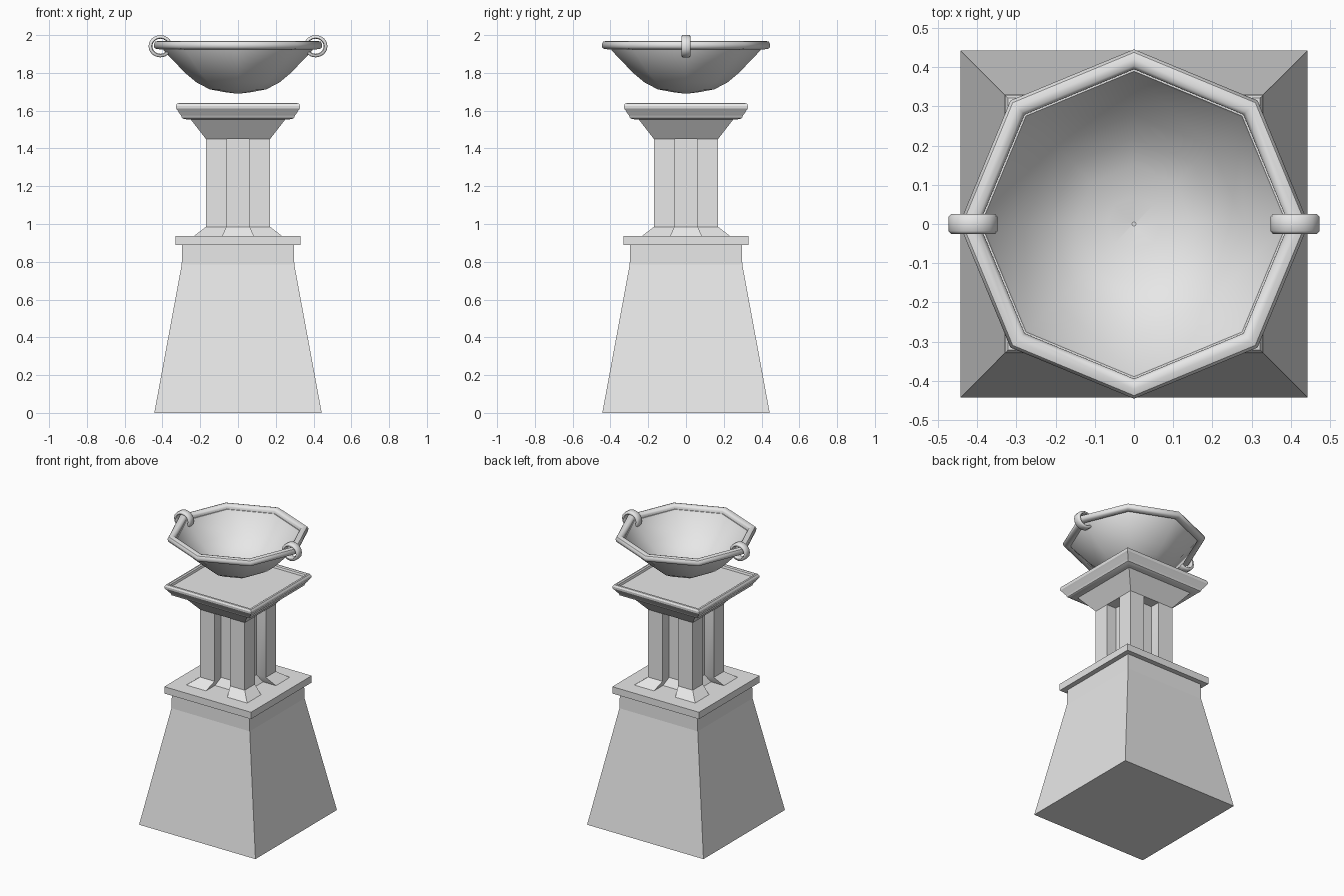
import bpy, math
from math import radians, cos, sin, pi

if "Cube" in bpy.data.objects:
    bpy.data.objects.remove(bpy.data.objects["Cube"], do_unlink=True)

stone = bpy.data.materials.new("grey stone")
stone.use_nodes = True
GREY = (0.8, 0.8, 0.8, 1)
stone.diffuse_color = GREY
stone.node_tree.nodes["Principled BSDF"].inputs["Base Color"].default_value = GREY


def loft(name, section, rows, closed=False, angle=30):
    """Stack copies of a unit section, one per (scale, height) row."""
    n = len(section)
    verts = [(x * s, y * s, z) for s, z in rows for x, y in section]
    faces = []
    for r in range(len(rows) if closed else len(rows) - 1):
        a, b = r * n, (r + 1) % len(rows) * n
        faces += [(a + i, a + (i + 1) % n, b + (i + 1) % n, b + i) for i in range(n)]
    if not closed:
        faces.append(tuple(reversed(range(n))))
        faces.append(tuple(range((len(rows) - 1) * n, len(rows) * n)))
    mesh = bpy.data.meshes.new(name)
    mesh.from_pydata(verts, [], faces)
    mesh.materials.append(stone)
    obj = bpy.data.objects.new(name, mesh)
    bpy.context.collection.objects.link(obj)
    bpy.ops.object.select_all(action='DESELECT')
    obj.select_set(True)
    bpy.context.view_layer.objects.active = obj
    # Consistent outward normals
    bpy.ops.object.mode_set(mode='EDIT')
    bpy.ops.mesh.select_all(action='SELECT')
    bpy.ops.mesh.normals_make_consistent(inside=False)
    bpy.ops.object.mode_set(mode='OBJECT')
    bpy.ops.object.shade_smooth_by_angle(angle=radians(angle))
    return obj


def polygon(n):
    return [(cos(2 * pi * i / n), sin(2 * pi * i / n)) for i in range(n)]


square = [(-1, -1), (1, -1), (1, 1), (-1, 1)]

# Tapered plinth with a short neck, and the slab on it
loft("plinth", square, [(0.443, 0), (0.298, 0.785), (0.296, 0.89)], angle=5)
loft("plinth_slab", square, [(0.33, 0.89), (0.33, 0.937)])

# Column: square with a deep groove in each side, flared at the foot
gap, deep = 0.35, 0.58
side = [(-1, -1), (-gap, -1), (-gap, -deep), (gap, -deep), (gap, -1)]
grooved = []
for k in range(4):
    c, s = round(cos(k * pi / 2)), round(sin(k * pi / 2))
    grooved += [(x * c - y * s, x * s + y * c) for x, y in side]
loft("column", grooved, [(0.232, 0.937), (0.17, 0.985), (0.17, 1.45)])

# Capital with rounded mouldings and a sunken top
loft("capital", square, [
    (0.17, 1.45), (0.25, 1.553), (0.283, 1.555), (0.297, 1.562), (0.303, 1.578),
    (0.31, 1.585), (0.32, 1.602), (0.328, 1.612), (0.329, 1.626), (0.322, 1.638),
    (0.312, 1.64), (0.304, 1.634), (0.3, 1.62)])

# Eight-sided bowl: outer wall, then inner wall
octagon = polygon(8)
loft("bowl", octagon, [
    (0.4, 1.94), (0.395, 1.92), (0.28, 1.8), (0.22, 1.75), (0.15, 1.713),
    (0.07, 1.698), (0.005, 1.69), (0.005, 1.7), (0.07, 1.708), (0.15, 1.725),
    (0.22, 1.762), (0.28, 1.815), (0.385, 1.93), (0.39, 1.94)], closed=True, angle=60)

# Rounded rim round the bowl
loft("bowl_rim", octagon, [
    (0.395, 1.932), (0.395, 1.955), (0.404, 1.966), (0.422, 1.97), (0.438, 1.965),
    (0.446, 1.952), (0.444, 1.936), (0.436, 1.928), (0.41, 1.924)], closed=True, angle=40)

# Flat ring handles, one on each side
for name, sign in (("left_ring", 1), ("right_ring", -1)):
    ring = loft(name, polygon(16), [
        (0.04, -0.018), (0.044, -0.025), (0.053, -0.025), (0.059, -0.018),
        (0.059, 0.018), (0.053, 0.025), (0.044, 0.025), (0.04, 0.018)],
        closed=True, angle=60)
    ring.rotation_euler.x = pi / 2
    ring.scale.x = 1.07
    ring.location = (sign * 0.411, 0, 1.941)
